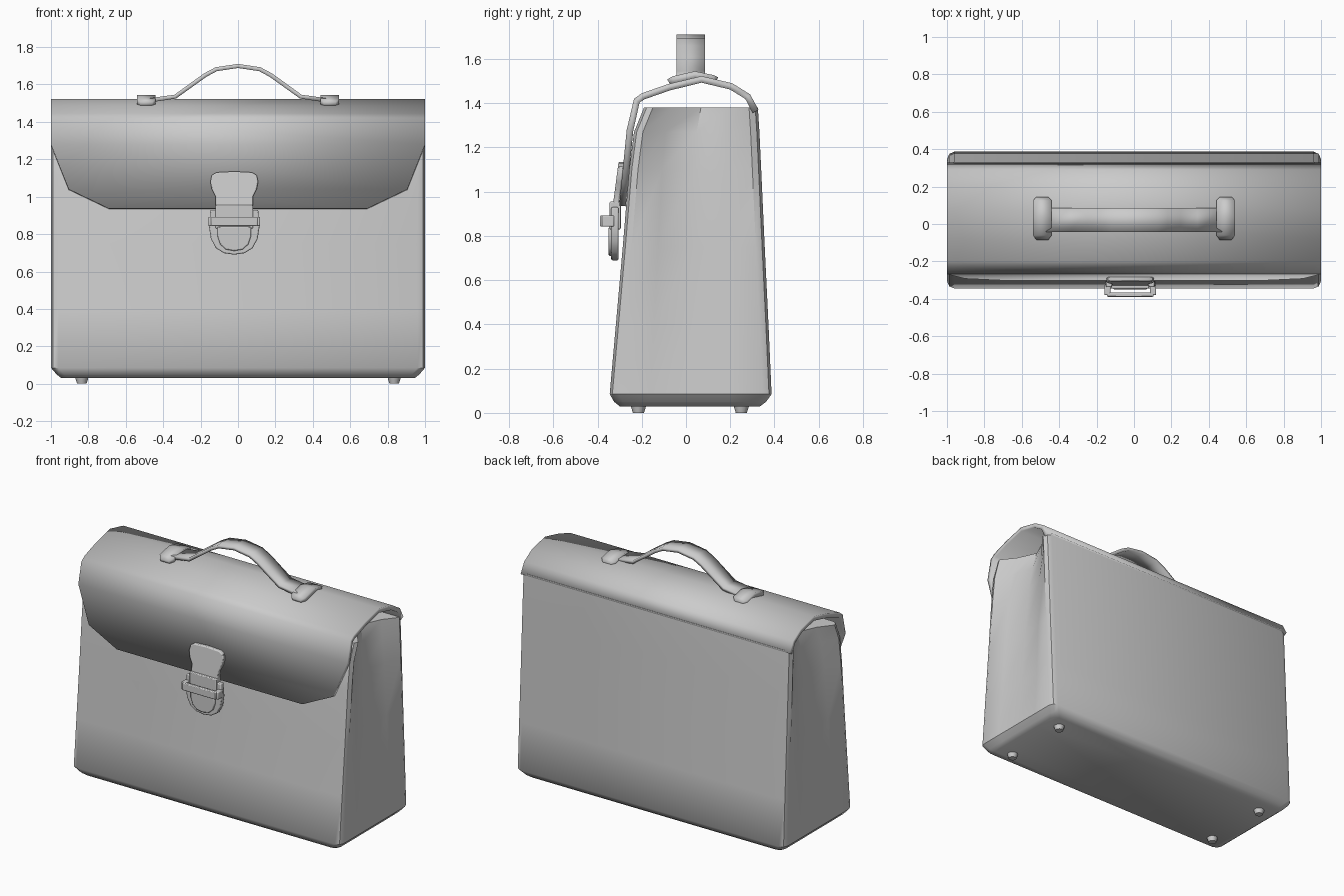
import bpy, bmesh, math

if "Cube" in bpy.data.objects:
    bpy.data.objects.remove(bpy.data.objects["Cube"])


def make(name, verts, faces, smooth=40, recalc=True):
    me = bpy.data.meshes.new(name)
    me.from_pydata(verts, [], faces)
    if recalc:
        bm = bmesh.new()
        bm.from_mesh(me)
        bmesh.ops.recalc_face_normals(bm, faces=bm.faces)
        bm.to_mesh(me)
        bm.free()
    ob = bpy.data.objects.new(name, me)
    bpy.context.collection.objects.link(ob)
    bpy.ops.object.select_all(action='DESELECT')
    ob.select_set(True)
    bpy.context.view_layer.objects.active = ob
    bpy.ops.object.shade_smooth_by_angle(angle=math.radians(smooth))
    return ob


def bevel(ob, width, segments=2):
    m = ob.modifiers.new("bevel", 'BEVEL')
    m.width, m.segments, m.limit_method = width, segments, 'ANGLE'
    m.angle_limit = math.radians(50)


def sheet(name, rows, thickness, smooth=40):
    """Thick strip through pairs of edge points, thickened inwards."""
    verts = [p for row in rows for p in row]
    faces = [(2*i, 2*i+2, 2*i+3, 2*i+1) for i in range(len(rows) - 1)]
    ob = make(name, verts, faces, smooth, recalc=False)
    m = ob.modifiers.new("thickness", 'SOLIDIFY')
    m.thickness, m.offset = thickness, -1
    return ob


def plate(name, half, y0, y1, tilt=0.0, width=0.006):
    """Half outline (x, z), mirrored about the lock centre, extruded in y."""
    pts = half + [(-x, z) for x, z in reversed(half) if x > 0]
    n, zt = len(pts), max(p[1] for p in pts)
    verts = [(LOCK_X + x, y - tilt * (zt - z), z) for y in (y0, y1) for x, z in pts]
    faces = [tuple(range(n)), tuple(range(n, 2*n))]
    faces += [(i, (i+1) % n, n + (i+1) % n, n + i) for i in range(n)]
    ob = make(name, verts, faces)
    bevel(ob, width)
    return ob


def box(name, lo, hi, width=0.005):
    v = [(x, y, z) for x in (lo[0], hi[0]) for y in (lo[1], hi[1]) for z in (lo[2], hi[2])]
    f = [(0, 1, 3, 2), (4, 6, 7, 5), (0, 4, 5, 1), (2, 3, 7, 6), (0, 2, 6, 4), (1, 5, 7, 3)]
    ob = make(name, v, f)
    bevel(ob, width)
    return ob


LOCK_X = -0.02

# Bag body: stacked rings (z, front y, back y, half width, gusset inset)
levels = [(0.03, -0.30, 0.335, 0.945, 0.0), (0.05, -0.325, 0.362, 0.97, 0.0),
          (0.085, -0.345, 0.387, 1.0, 0.0), (0.40, -0.317, 0.373, 1.0, 0.035),
          (0.75, -0.286, 0.356, 1.0, 0.06), (1.10, -0.257, 0.34, 1.0, 0.085),
          (1.27, -0.235, 0.332, 1.0, 0.11), (1.38, -0.19, 0.325, 1.0, 0.13)]
verts, faces = [], []
for z, f, b, w, d in levels:
    side = [(w - 0.04, f), (w - 0.012, f + 0.012), (w, f + 0.04)]
    for t, k in ((0.25, 0.55), (0.5, 1.0), (0.75, 0.55)):
        side.append((w - d * k, f + (b - f) * t))
    side += [(w, b - 0.04), (w - 0.012, b - 0.012), (w - 0.04, b)]
    verts += [(x, y, z) for x, y in side + [(-x, y) for x, y in reversed(side)]]
n = len(verts) // len(levels)
for i in range(len(levels) - 1):
    faces += [(i*n + j, i*n + (j+1) % n, (i+1)*n + (j+1) % n, (i+1)*n + j) for j in range(n)]
faces += [tuple(range(n)), tuple(range(len(verts) - n, len(verts)))]
make("bag_body", verts, faces)

# Flap over the top and down the front (y, z, half width)
flap = [(0.328, 1.37, 1), (0.29, 1.44, 1), (0.21, 1.49, 1), (0.07, 1.523, 1),
        (-0.08, 1.487, 1), (-0.20, 1.445, 1), (-0.235, 1.42, 1), (-0.268, 1.28, 1),
        (-0.292, 1.04, 0.905), (-0.302, 0.937, 0.69)]
sheet("flap", [((-w, y, z), (w, y, z)) for y, z, w in flap], 0.03, 45)

# Handle strap
arc = [(0, 1.71), (0.12, 1.692), (0.18, 1.66), (0.25, 1.61), (0.34, 1.545), (0.47, 1.527)]
path = [(-x, z) for x, z in reversed(arc[1:])] + arc
sheet("handle", [((x, -0.043, z), (x, 0.086, z)) for x, z in path], 0.022)

# Handle end tabs following the flap curve
tab = [(0.145, 1.517, 0.032), (0.125, 1.527, 0.05), (0.04, 1.545, 0.05),
       (-0.06, 1.522, 0.05), (-0.085, 1.508, 0.032)]
for s, side in ((-1, "left"), (1, "right")):
    c = 0.49 * s
    sheet("handle_tab_" + side, [((c - w, y, z), (c + w, y, z)) for y, z, w in tab], 0.035)

# Lock: tongue plate on the flap, neck, shield, raised centre
plate("lock_tongue", [(0, 1.135), (0.095, 1.13), (0.12, 1.115), (0.128, 1.08),
                      (0.12, 1.04), (0.10, 1.0), (0.10, 0.945)], -0.305, -0.278, 0.13)
box("lock_neck", (LOCK_X - 0.10, -0.345, 0.83), (LOCK_X + 0.10, -0.295, 0.955))
plate("lock_shield", [(0.105, 0.93), (0.128, 0.93), (0.135, 0.84), (0.125, 0.775),
                      (0.098, 0.725), (0.055, 0.698), (0, 0.69)], -0.338, -0.305)
plate("lock_shield_centre", [(0.09, 0.84), (0.09, 0.79), (0.075, 0.745),
                             (0.045, 0.718), (0, 0.71)], -0.35, -0.33)

# Lock loop: front bar with two posts
box("lock_loop_bar", (LOCK_X - 0.125, -0.389, 0.842), (LOCK_X + 0.125, -0.366, 0.892))
for s, side in ((-1, "left"), (1, "right")):
    c = LOCK_X + 0.122 * s
    box("lock_loop_post_" + side, (c - 0.016, -0.38, 0.842), (c + 0.016, -0.325, 0.892))

# Feet studs
for x in (-0.835, 0.835):
    for y in (-0.215, 0.25):
        bpy.ops.mesh.primitive_cone_add(vertices=12, radius1=0.025, radius2=0.036,
                                        depth=0.035, location=(x, y, 0.0175))
        bpy.context.object.name = "foot"
        bpy.ops.object.shade_smooth_by_angle(angle=math.radians(40))
